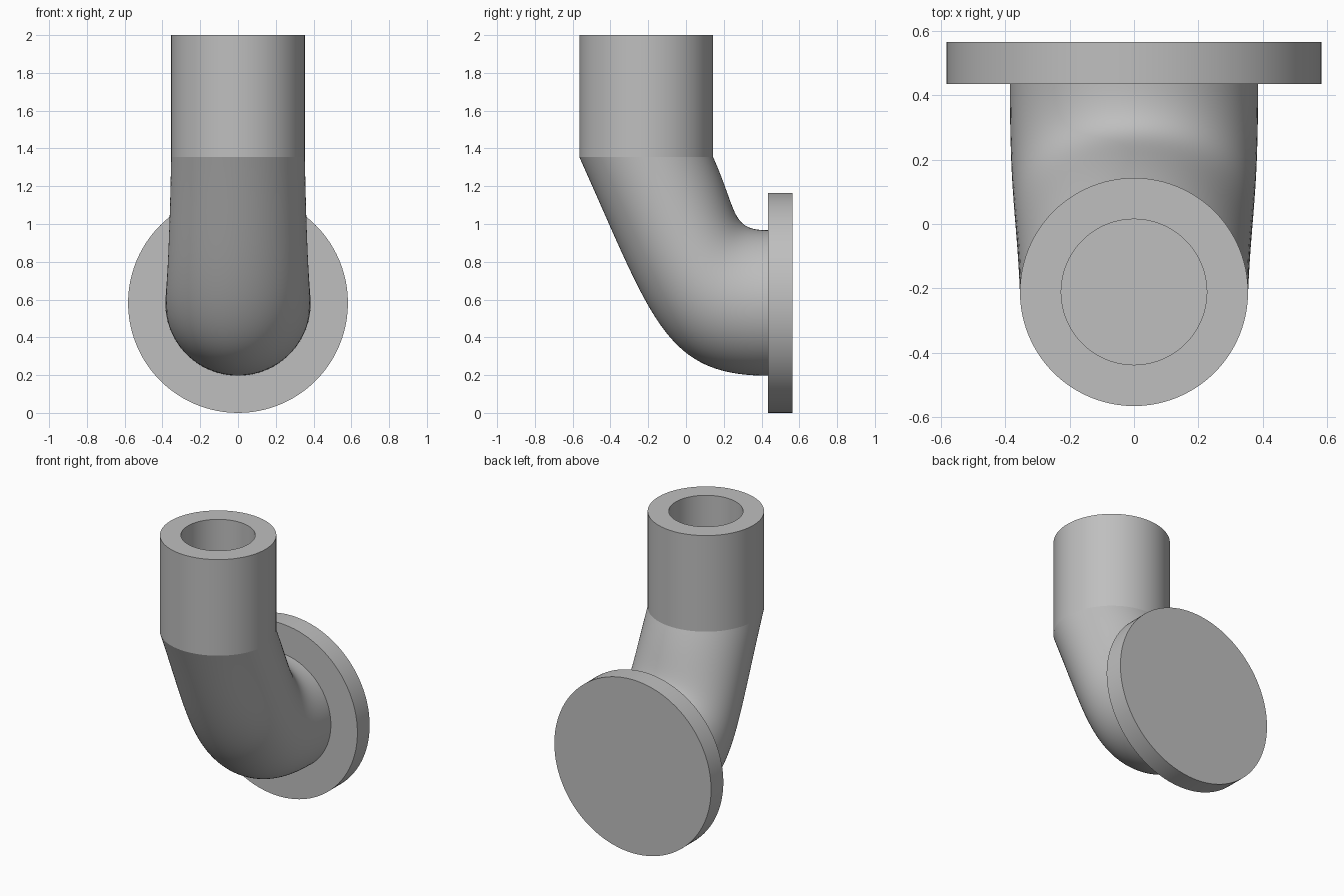
import bpy
import bmesh
from math import cos, sin, pi, radians
from mathutils import Vector

SIDES = 96
STEPS = 40

cube = bpy.data.objects.get("Cube")
if cube:
    bpy.data.objects.remove(cube, do_unlink=True)

# One flat grey for every part
grey = bpy.data.materials.new("plain_grey")
grey.use_nodes = True
colour = (0.52, 0.52, 0.52, 1)
grey.diffuse_color = colour
grey.node_tree.nodes["Principled BSDF"].inputs["Base Color"].default_value = colour

ANGLES = [2 * pi * j / SIDES for j in range(SIDES)]


def flat_ring(r, z, y=0):
    """Circle lying level at height z."""
    return [Vector((r * cos(u), y + r * sin(u), z)) for u in ANGLES]


def upright_ring(r, y, z):
    """Circle facing along y."""
    return [Vector((r * cos(u), y, z + r * sin(u))) for u in ANGLES]


def loft(name, rings, cap_first=False, cap_last=False):
    """Skin a list of rings into one smooth object with sharp edges kept."""
    bm = bmesh.new()
    rows = [[bm.verts.new(p) for p in ring] for ring in rings]
    for a, b in zip(rows, rows[1:]):
        for j in range(SIDES):
            k = (j + 1) % SIDES
            bm.faces.new((a[j], b[j], b[k], a[k]))
    if cap_first:
        bm.faces.new(rows[0])
    if cap_last:
        bm.faces.new(rows[-1][::-1])
    mesh = bpy.data.meshes.new(name)
    bm.to_mesh(mesh)
    bm.free()
    mesh.materials.append(grey)
    obj = bpy.data.objects.new(name, mesh)
    bpy.context.collection.objects.link(obj)
    bpy.ops.object.select_all(action="DESELECT")
    obj.select_set(True)
    bpy.context.view_layer.objects.active = obj
    bpy.ops.object.shade_smooth_by_angle(angle=radians(30))
    return obj


# Shared dimensions
PIPE_Y, PIPE_R, BORE_R = -0.211, 0.354, 0.226
JOINT_Z, TOP_Z = 1.355, 2.0
FLANGE_Z, FLANGE_R = 0.582, 0.582
FRONT_Y, BACK_Y = 0.435, 0.565
NECK_R = 0.385

# Upright pipe with a blind bore
loft("upright_pipe", [
    flat_ring(BORE_R, JOINT_Z, PIPE_Y),
    flat_ring(BORE_R, TOP_Z, PIPE_Y),
    flat_ring(PIPE_R, TOP_Z, PIPE_Y),
    flat_ring(PIPE_R, JOINT_Z, PIPE_Y),
], cap_first=True)

# Bend: each strand is a cubic curve from the pipe to the flange
start = flat_ring(PIPE_R, JOINT_Z, PIPE_Y)
end = upright_ring(NECK_R, FRONT_Y, FLANGE_Z)
lean = Vector((0, 0.41, -0.91))
bend_rings = []
for i in range(STEPS + 1):
    t = i / STEPS
    ring = []
    for u, p0, p3 in zip(ANGLES, start, end):
        s = sin(u)
        p1 = p0 + lean * (0.635 - 0.315 * s)
        p2 = p3 - Vector((0, 0.375 - 0.175 * s, 0))
        p1.x += (p3.x - p0.x) / 3
        ring.append(p0 * (1 - t) ** 3 + p1 * 3 * t * (1 - t) ** 2
                    + p2 * 3 * t * t * (1 - t) + p3 * t ** 3)
    bend_rings.append(ring)
loft("pipe_bend", bend_rings)

# Round mounting flange
loft("flange", [
    upright_ring(FLANGE_R, FRONT_Y, FLANGE_Z),
    upright_ring(FLANGE_R, BACK_Y, FLANGE_Z),
], cap_first=True, cap_last=True)
